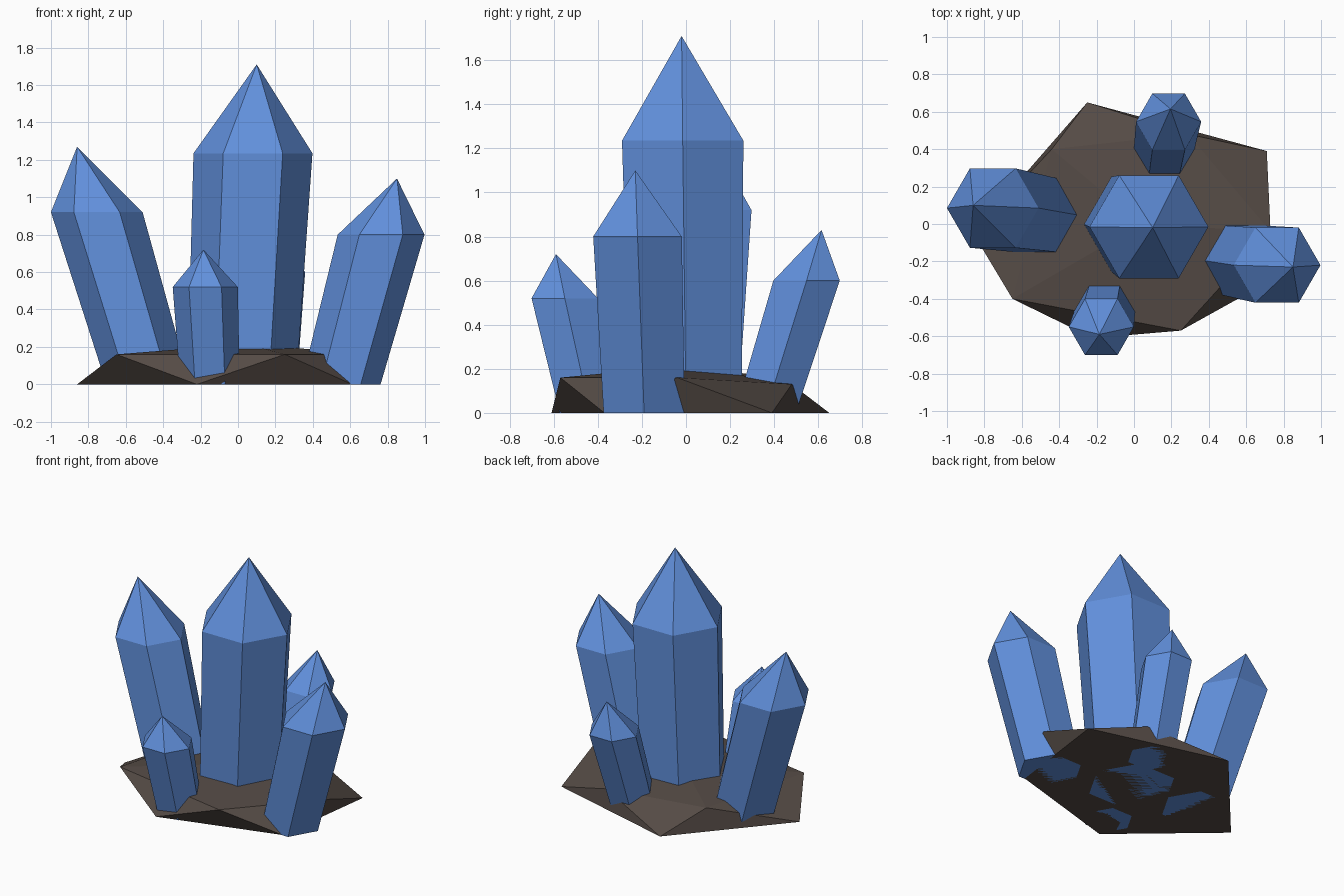
import bpy, bmesh, math

if "Cube" in bpy.data.objects:
    bpy.data.objects.remove(bpy.data.objects["Cube"])


def material(name, color):
    mat = bpy.data.materials.new(name)
    mat.diffuse_color = (*color, 1)
    mat.use_nodes = True
    mat.node_tree.nodes["Principled BSDF"].inputs["Base Color"].default_value = mat.diffuse_color
    return mat


def finish(bm, name, mat):
    bmesh.ops.recalc_face_normals(bm, faces=bm.faces)
    mesh = bpy.data.meshes.new(name)
    bm.to_mesh(mesh)
    bm.free()
    mesh.materials.append(mat)
    obj = bpy.data.objects.new(name, mesh)
    bpy.context.collection.objects.link(obj)
    return obj


# Leaning six-sided prism with horizontal rings and an off-centre point
def crystal(name, base, shoulder, radius, tip, mat):
    bm = bmesh.new()
    rings = []
    for (x, y, z), r in (((*base, 0), radius * 0.915), (shoulder, radius)):
        rings.append([bm.verts.new((x + r * math.cos(math.radians(60 * i)),
                                    y + r * math.sin(math.radians(60 * i)), z))
                      for i in range(6)])
    low, high = rings
    apex = bm.verts.new(tip)
    bm.faces.new(low[::-1])
    for i in range(6):
        j = (i + 1) % 6
        bm.faces.new((low[i], low[j], high[j], high[i]))
        bm.faces.new((high[i], high[j], apex))
    return finish(bm, name, mat)


# Rough rock: two staggered five-sided rings and a raised centre
def rock(name, lower, upper, peak, mat):
    bm = bmesh.new()
    low = [bm.verts.new((*p, 0)) for p in lower]
    high = [bm.verts.new(p) for p in upper]
    top = bm.verts.new(peak)
    bm.faces.new(low[::-1])
    n = len(low)
    for i in range(n):
        j = (i + 1) % n
        bm.faces.new((low[i], low[j], high[i]))
        bm.faces.new((low[j], high[j], high[i]))
        bm.faces.new((high[i], high[j], top))
    return finish(bm, name, mat)


blue = material("crystal_blue", (0.12, 0.28, 0.72))
brown = material("rock_brown", (0.09, 0.07, 0.06))

rock("rock_base",
     [(-0.86, -0.05), (-0.22, -0.61), (0.61, -0.37), (0.71, 0.39), (-0.25, 0.65)],
     [(-0.65, -0.40, 0.16), (0.25, -0.57, 0.16), (0.73, -0.04, 0.16),
      (0.29, 0.48, 0.13), (-0.44, 0.40, 0.16)],
     (0.04, 0.0, 0.215), brown)

# Crystals: base centre, shoulder centre, shoulder radius, tip
crystal("centre_crystal", (0.02, 0.0), (0.08, -0.015, 1.235), 0.318, (0.10, -0.02, 1.71), blue)
crystal("left_crystal", (-0.48, 0.04), (-0.755, 0.085, 0.92), 0.245, (-0.86, 0.10, 1.27), blue)
crystal("right_crystal", (0.55, -0.19), (0.765, -0.22, 0.80), 0.232, (0.85, -0.23, 1.10), blue)
crystal("front_crystal", (-0.15, -0.435), (-0.175, -0.55, 0.52), 0.174, (-0.185, -0.59, 0.72), blue)
crystal("back_crystal", (0.155, 0.36), (0.185, 0.547, 0.60), 0.174, (0.195, 0.615, 0.83), blue)
